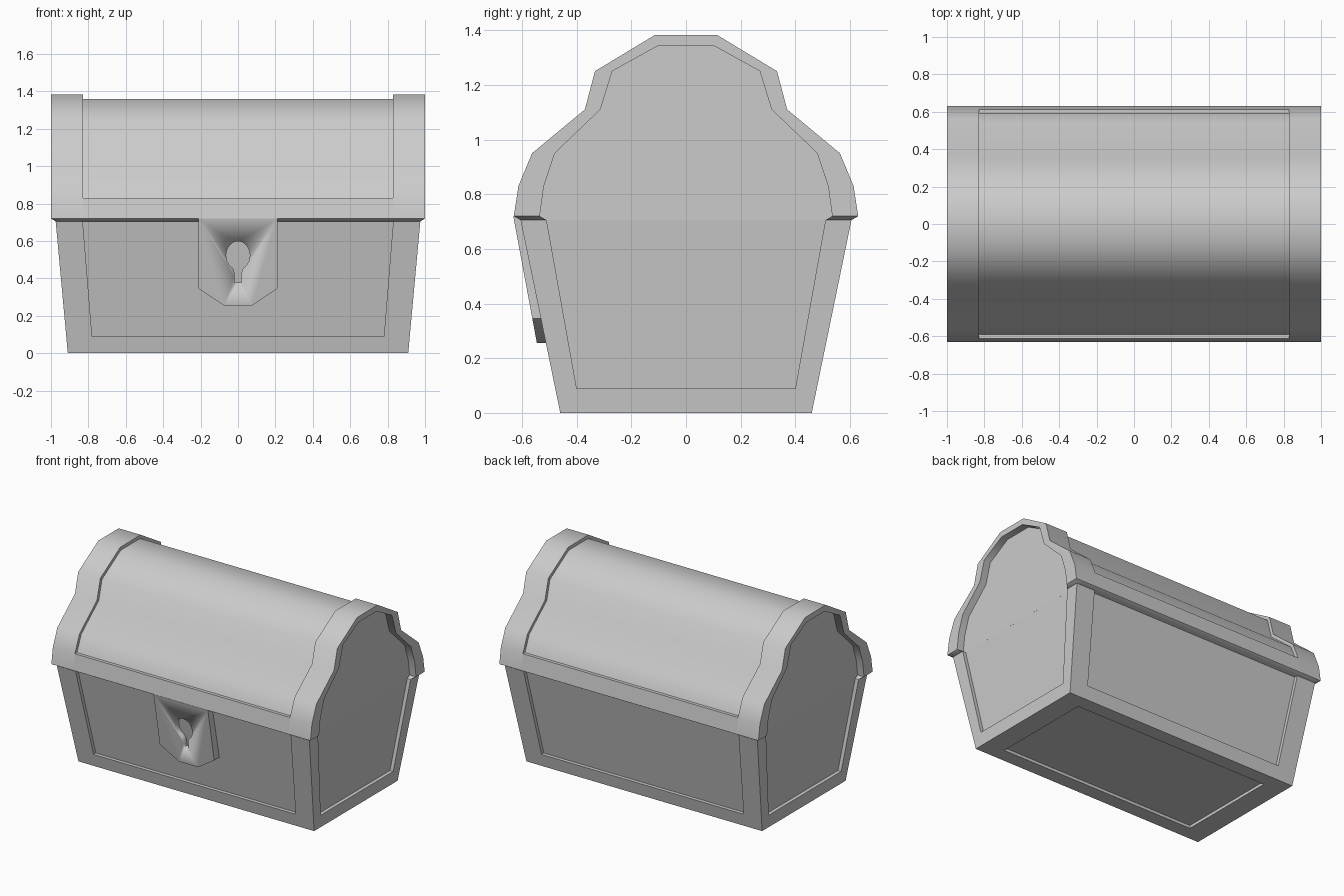
import bpy, bmesh, math
from mathutils import Vector

if "Cube" in bpy.data.objects:
    bpy.data.objects.remove(bpy.data.objects["Cube"])

TOP, LIP = 0.705, 0.72      # body top, lid bottom edge


def finish(name, bm, flat=lambda c: False):
    bmesh.ops.remove_doubles(bm, verts=bm.verts, dist=1e-4)
    bmesh.ops.recalc_face_normals(bm, faces=bm.faces)
    for f in bm.faces:
        f.smooth = not flat(f.calc_center_median())
    me = bpy.data.meshes.new(name)
    bm.to_mesh(me)
    bm.free()
    me.set_sharp_from_angle(angle=math.radians(50))
    ob = bpy.data.objects.new(name, me)
    bpy.context.collection.objects.link(ob)
    return ob


def face(bm, pts):
    bm.faces.new([bm.verts.new(p) for p in pts])


def recess(bm, outer, inner, depth, is_open=True):
    """Frame between two loops, walls and sunken panel; last edge may stay open."""
    floor = [Vector(p) + Vector(depth) for p in inner]
    n = len(outer)
    for i in range(n - 1 if is_open else n):
        j = (i + 1) % n
        face(bm, [outer[i], outer[j], inner[j], inner[i]])
        face(bm, [inner[i], inner[j], floor[j], floor[i]])
    face(bm, floor)


def mirrored(half):
    return half + [(-y, z) for y, z in reversed(half)]


def prism(bm, prof, x0, x1):
    for (a, b), (c, d) in zip(prof, prof[1:]):
        face(bm, [(x0, a, b), (x1, a, b), (x1, c, d), (x0, c, d)])


def hull(name, pts):
    bm = bmesh.new()
    for p in pts:
        bm.verts.new(p)
    bmesh.ops.convex_hull(bm, input=bm.verts)
    return finish(name, bm, lambda c: True)


# Tapered body with sunken panels on four sides and the bottom
def bx(z): return 0.91 + 0.092 * z
def by(z): return 0.46 + 0.206 * z


def side_loop(half_w, half_w_top, z, place):
    return [place(-half_w_top, TOP), place(-half_w, z), place(half_w, z), place(half_w_top, TOP)]


bm = bmesh.new()
for s in (-1, 1):
    front = lambda u, z: (u, s * by(z), z)
    end = lambda u, z: (s * bx(z), u, z)
    recess(bm, side_loop(bx(0), bx(TOP), 0, front),
           side_loop(0.78, 0.83, 0.09, front), (0, -s * 0.025, 0))
    recess(bm, side_loop(by(0), by(TOP), 0, end),
           side_loop(0.40, 0.51, 0.09, end), (-s * 0.025, 0, 0))
rect = lambda x, y: [(-x, -y, 0), (x, -y, 0), (x, y, 0), (-x, y, 0)]
recess(bm, rect(0.91, 0.46), rect(0.76, 0.36), (0, 0, 0.02), False)
finish("chest_body", bm, lambda c: True)

# Lid profiles (y, z): end band, end panel outline, sunken middle
band = mirrored([(0.63, LIP), (0.613, 0.83), (0.563, 0.95), (0.37, 1.11), (0.333, 1.25), (0.113, 1.383)])
panel = mirrored([(0.535, LIP), (0.52, 0.83), (0.48, 0.95), (0.313, 1.11), (0.27, 1.25), (0.102, 1.343)])
middle = mirrored([(0.63, LIP), (0.613, 0.83), (0.59, 0.83), (0.543, 0.94), (0.35, 1.10),
                   (0.314, 1.235), (0.107, 1.36)])

# Middle of the lid
bm = bmesh.new()
prism(bm, middle, -0.83, 0.83)
for x in (-0.83, 0.83):
    face(bm, [(x, y, z) for y, z in middle])
face(bm, [(-0.83, -0.63, LIP), (0.83, -0.63, LIP), (0.83, 0.63, LIP), (-0.83, 0.63, LIP)])
finish("lid_middle", bm)

# Raised end bands with sunken end panels
for s, side in ((-1, "left"), (1, "right")):
    bm = bmesh.new()
    prism(bm, band, s * 0.83, s * 0.94)
    prism(bm, band, s * 0.94, s)
    face(bm, [(s * 0.83, y, z) for y, z in band])
    recess(bm, [(s, y, z) for y, z in band], [(s, y, z) for y, z in panel], (-s * 0.05, 0, 0))
    finish("lid_band_" + side, bm, lambda c: abs(c.x) > 0.94)

# Chamfered lip under the lid, with corner pieces beside the end panels
hull("lid_lip", [(x * 0.95, y * w, z) for x in (-1, 1) for y in (-1, 1)
                 for w, z in ((0.605, TOP), (0.63, LIP))])
for sx in (-1, 1):
    for sy in (-1, 1):
        hull("lip_corner", [(sx * x, sy * y, z)
                            for z, xo, yi, yo in ((TOP, 0.975, 0.51, 0.605), (LIP, 1.0, 0.535, 0.63))
                            for x in (0.94, xo) for y in (yi, yo)])

# Lock plate following the slope of the front
outline = [(-0.21, LIP), (-0.21, 0.345), (-0.075, 0.255), (0.075, 0.255), (0.21, 0.345), (0.21, LIP)]
lock = hull("lock_plate", [(x, -(0.498 + 0.186 * z) + d, z) for x, z in outline for d in (0, 0.06)])

# Keyhole cut: round head with a slot below
head = [(0.064 * math.sin(a), 0.523 + 0.076 * math.cos(a))
        for a in (math.radians(-155 + 310 * i / 14) for i in range(15))]
key = head + [(0.018, 0.43), (0.018, 0.378), (-0.018, 0.378), (-0.018, 0.43)]
bm = bmesh.new()
loops = [[bm.verts.new((x, -(0.498 + 0.186 * z) + d, z)) for x, z in key] for d in (-0.1, 0.035)]
bm.faces.new(loops[0])
bm.faces.new(loops[1])
for i in range(len(key)):
    j = (i + 1) % len(key)
    bm.faces.new([loops[0][i], loops[0][j], loops[1][j], loops[1][i]])
cutter = finish("keyhole_cutter", bm)
cutter.hide_render = True
cutter.hide_set(True)
mod = lock.modifiers.new("keyhole", 'BOOLEAN')
mod.operation = 'DIFFERENCE'
mod.solver = 'EXACT'
mod.object = cutter
